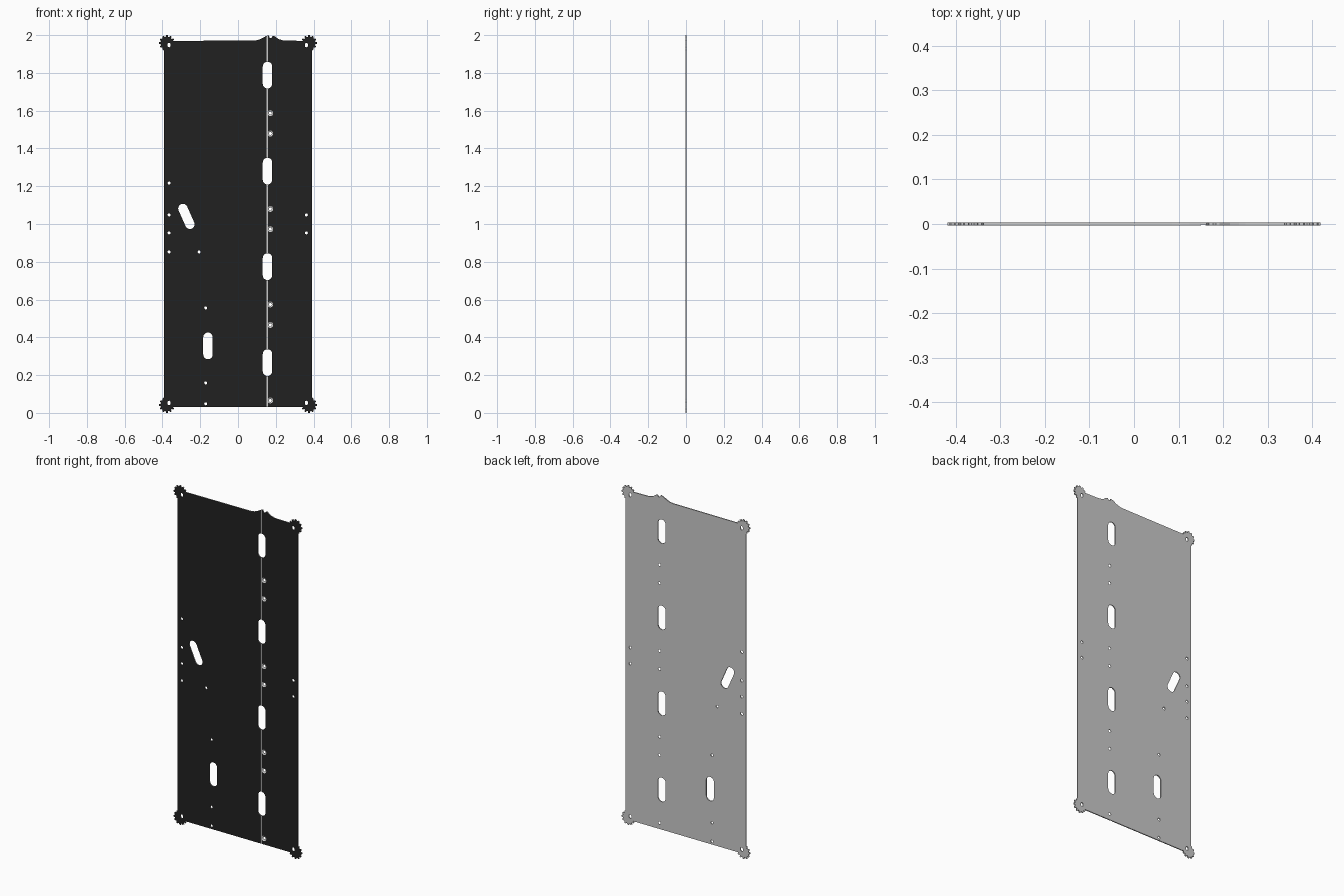
import bpy, bmesh, math
from mathutils import Matrix

if "Cube" in bpy.data.objects:
    bpy.data.objects.remove(bpy.data.objects["Cube"])

HALF_W, Z0, Z1, HALF_T = 0.391, 0.032, 1.971, 0.003
FRONT = -HALF_T


def gear_corner(sx, top):
    """Toothed part of a corner disc that sticks out past the plate corner."""
    pts = []
    for i in range(12):
        for off, r in ((-10, 0.034), (-6, 0.042), (6, 0.042), (10, 0.034)):
            a = i * 30 + off
            a += 360 if a < 180 else 0
            if 196 <= a <= 428:
                pts.append((a, r))
    pts.sort()
    out = []
    for a, r in pts:
        x = sx * (0.376 + r * math.cos(math.radians(a)))
        z = 0.042 + r * math.sin(math.radians(a))
        out.append((x, 2 - z if top else z))
    # keep the whole outline counter-clockwise
    return out if (sx > 0) != top else out[::-1]


def slot(cx, cz, r, length, tilt=0.0, n=10):
    """Rounded slot outline; a plain circle when length equals 2r."""
    h = length / 2 - r
    t = math.radians(tilt)
    pts = []
    for side in (1, -1):
        for i in range(n + (1 if h > 0 else 0)):
            a = math.pi * i / n
            x, z = side * r * math.cos(a), side * (h + r * math.sin(a))
            pts.append((cx + x * math.cos(t) - z * math.sin(t),
                        cz + x * math.sin(t) + z * math.cos(t)))
    return pts


# Outer outline: four toothed corners and the notched tab on the top edge
tab = [(0.25, Z1), (0.235, 1.973), (0.215, 1.979), (0.192, 1.995), (0.184, 1.995),
       (0.177, 1.986), (0.168, 1.986), (0.163, 1.999), (0.15, 1.996),
       (0.125, 1.982), (0.105, 1.974), (0.085, Z1)]
outline = (gear_corner(1, False) + gear_corner(1, True) + tab
           + gear_corner(-1, True) + gear_corner(-1, False))

# Holes and slots
screws = [(0.171, z) for z in (1.587, 1.479, 1.080, 0.973, 0.574, 0.466, 0.066)]
pins = [(-0.365, z) for z in (1.217, 1.048, 0.953, 0.852)]
pins += [(0.362, 1.048), (0.362, 0.953), (-0.206, 0.852)]
pins += [(-0.171, z) for z in (0.556, 0.159, 0.048)]
loops = [outline]
loops += [slot(x, z, 0.008, 0.016, n=8) for x, z in pins + screws]
loops += [slot(x, z, 0.008, 0.023) for x in (-0.365, 0.362) for z in (0.053, 1.947)]
loops += [slot(0.156, z, 0.025, 0.142) for z in (1.788, 1.280, 0.774, 0.266)]
loops += [slot(-0.159, 0.355, 0.025, 0.142), slot(-0.273, 1.04, 0.025, 0.142, 24)]

# Sheet plate from a filled profile
curve = bpy.data.curves.new("plate_profile", 'CURVE')
curve.dimensions = '2D'
curve.fill_mode = 'BOTH'
curve.extrude = HALF_T
for pts in loops:
    sp = curve.splines.new('POLY')
    sp.points.add(len(pts) - 1)
    for p, (x, z) in zip(sp.points, pts):
        p.co = (x, z, 0, 1)
    sp.use_cyclic_u = True
tmp = bpy.data.objects.new("plate_profile", curve)
bpy.context.collection.objects.link(tmp)
mesh = bpy.data.meshes.new_from_object(
    tmp.evaluated_get(bpy.context.evaluated_depsgraph_get()))
bpy.data.objects.remove(tmp)
mesh.transform(Matrix.Rotation(math.pi / 2, 4, 'X'))
bm = bmesh.new()
bm.from_mesh(mesh)
bmesh.ops.remove_doubles(bm, verts=bm.verts, dist=1e-5)
bmesh.ops.recalc_face_normals(bm, faces=bm.faces)
bm.to_mesh(mesh)
bm.free()
mesh.name = "mounting_plate"
plate = bpy.data.objects.new("mounting_plate", mesh)
bpy.context.collection.objects.link(plate)


def cut(name, bm):
    """Subtract a bmesh from the plate."""
    me = bpy.data.meshes.new(name)
    bmesh.ops.recalc_face_normals(bm, faces=bm.faces)
    bm.to_mesh(me)
    bm.free()
    cutter = bpy.data.objects.new(name, me)
    cutter.hide_render = True
    bpy.context.collection.objects.link(cutter)
    mod = plate.modifiers.new(name, 'BOOLEAN')
    mod.operation = 'DIFFERENCE'
    mod.solver = 'EXACT'
    mod.object = cutter
    bpy.context.view_layer.objects.active = plate
    bpy.ops.object.modifier_apply(modifier=name)
    bpy.data.objects.remove(cutter)


# Shallow groove running the full height of the front
bm = bmesh.new()
bmesh.ops.create_cube(bm, size=1, matrix=Matrix.Translation((0.155, FRONT - 0.004, 1))
                      @ Matrix.Diagonal((0.010, 0.012, 2.2, 1)))
cut("groove_cutter", bm)

# Countersinks around the screw holes
bm = bmesh.new()
for x, z in screws:
    bmesh.ops.create_cone(bm, cap_ends=True, segments=24, radius1=0.0065, radius2=0.0175,
                          depth=0.006,
                          matrix=Matrix.Translation((x, FRONT + 0.002, z))
                          @ Matrix.Rotation(math.pi / 2, 4, 'X'))
cut("countersink_cutter", bm)

# Black front face, bare grey everywhere else
grey = bpy.data.materials.new("bare_grey")
grey.diffuse_color = (0.8, 0.8, 0.8, 1)
grey.use_nodes = True
grey.node_tree.nodes["Principled BSDF"].inputs["Base Color"].default_value = grey.diffuse_color
black = bpy.data.materials.new("black_face")
black.diffuse_color = (0.015, 0.015, 0.015, 1)
black.use_nodes = True
black.node_tree.nodes["Principled BSDF"].inputs["Base Color"].default_value = black.diffuse_color
me = plate.data
me.materials.clear()
me.materials.append(grey)
me.materials.append(black)
for f in me.polygons:
    f.use_smooth = False
    f.material_index = int(f.normal.y < -0.9 and abs(f.center.y - FRONT) < 1e-4)
